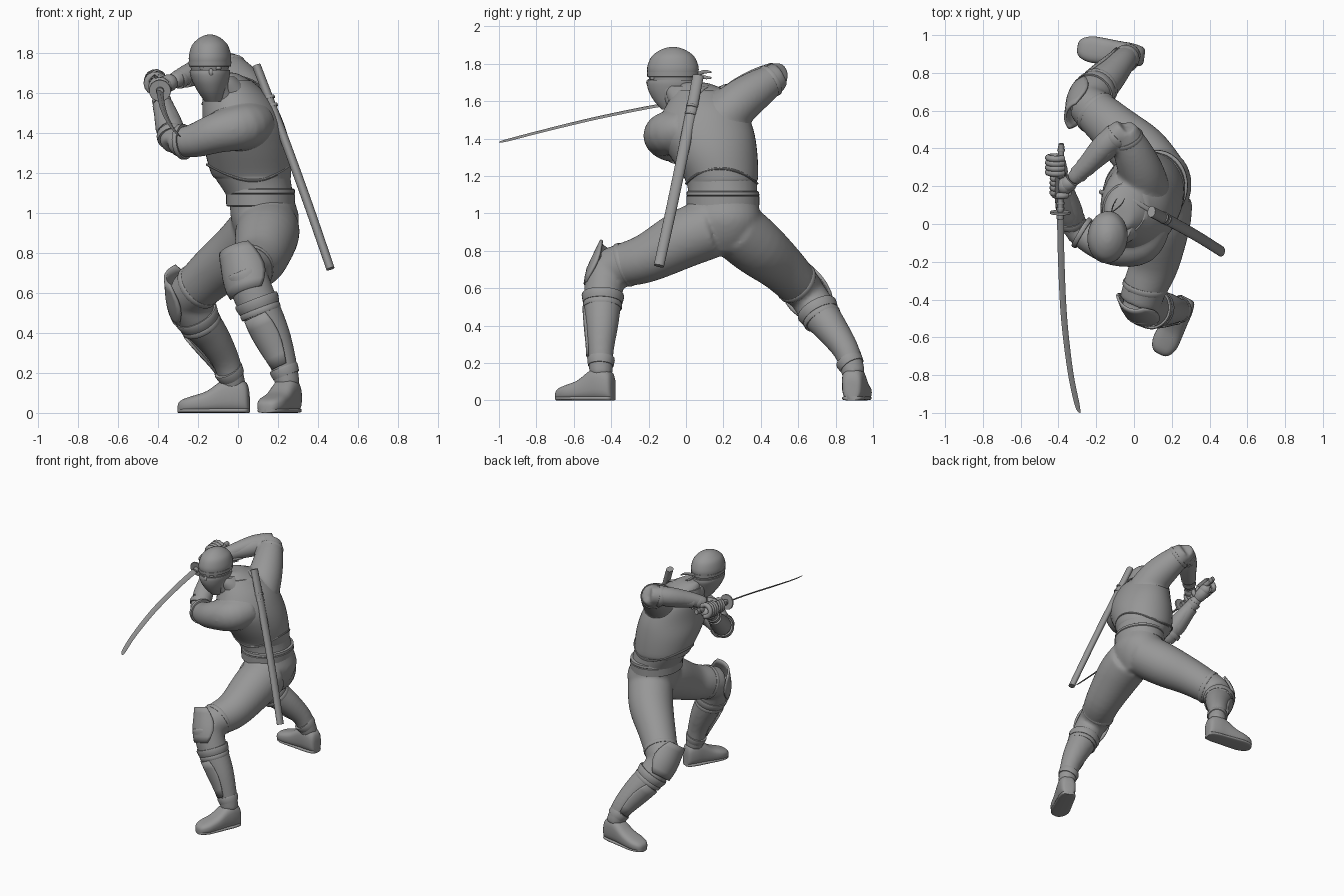
import bpy, bmesh, math
from mathutils import Vector as V

if "Cube" in bpy.data.objects:
    bpy.data.objects.remove(bpy.data.objects["Cube"])

GREY = bpy.data.materials.new("dark_grey")
GREY.diffuse_color = (.31, .31, .31, 1)
GREY.use_nodes = True
GREY.node_tree.nodes["Principled BSDF"].inputs["Base Color"].default_value = GREY.diffuse_color

def catmull(st, steps):
    out = []
    for i in range(len(st) - 1):
        p = [V(st[max(0, min(len(st) - 1, i + k))]) for k in (-1, 0, 1, 2)]
        for s in range(steps):
            t = s / steps
            out.append(0.5 * (2 * p[1] + (p[2] - p[0]) * t + (2 * p[0] - 5 * p[1] + 4 * p[2] - p[3]) * t * t
                              + (3 * p[1] - p[0] - 3 * p[2] + p[3]) * t ** 3))
    return out + [V(st[-1])]

def loft(bm, st, n=28, side=None, axis=None, steps=4, power=1.0):
    """Closed tube through stations (x, y, z, a, b); axis fixes the section direction."""
    st = [tuple(s) if len(s) == 5 else (*s, s[3]) for s in st]
    pts = catmull(st, steps)
    c = [V(p[:3]) for p in pts]
    if side is None:
        d = c[-1] - c[0]
        side = (c[len(c) // 2] - c[0]).cross(d)
        if side.length < 1e-4:
            side = d.orthogonal()
    side = V(side)
    rings = []
    for i, p in enumerate(pts):
        t = V(axis or c[min(i + 1, len(c) - 1)] - c[max(i - 1, 0)]).normalized()
        u = (side - t * side.dot(t)).normalized()
        w = t.cross(u)
        ring = []
        for k in range(n):
            a = 2 * math.pi * k / n
            ca, sa = [math.copysign(abs(q) ** power, q) for q in (math.cos(a), math.sin(a))]
            ring.append(bm.verts.new(c[i] + u * ca * max(p[3], .001) + w * sa * max(p[4], .001)))
        rings.append(ring)
    for r, q in zip(rings, rings[1:]):
        for k in range(n):
            bm.faces.new((r[k], r[(k + 1) % n], q[(k + 1) % n], q[k]))
    bm.faces.new(rings[0][::-1])
    bm.faces.new(rings[-1])

def finish(name, bm):
    bmesh.ops.recalc_face_normals(bm, faces=bm.faces[:])
    me = bpy.data.meshes.new(name)
    bm.to_mesh(me)
    bm.free()
    me.materials.append(GREY)
    ob = bpy.data.objects.new(name, me)
    bpy.context.collection.objects.link(ob)
    bpy.ops.object.select_all(action='DESELECT')
    ob.select_set(True)
    bpy.context.view_layer.objects.active = ob
    bpy.ops.object.shade_smooth_by_angle(angle=math.radians(42))
    return ob

def part(name, st, **kw):
    bm = bmesh.new()
    loft(bm, st, **kw)
    return finish(name, bm)

def band(name, p, d, r, h, r2=None):
    """Short cuff with rounded rims round point p along direction d."""
    p, d, r2 = V(p), V(d).normalized(), r2 or r
    rows = [(-.5, r * .9), (-.5, r * .97), (-.3, r), (.3, r2), (.5, r2 * .97), (.5, r2 * .9)]
    return part(name, [(*(p + d * h * t), q) for t, q in rows], steps=1, side=d.orthogonal(), axis=d)

def plate(name, p, q, out, radii, half):
    """Curved guard wrapped round the axis p-q, bulging toward out."""
    bm = bmesh.new()
    p, q, out = V(p), V(q), V(out)
    ax = (q - p).normalized()
    u = (out - ax * out.dot(ax)).normalized()
    w = ax.cross(u)
    m, rows = 14, []
    for i, r in enumerate(radii):
        t = i / (len(radii) - 1)
        h = half * (.55 + .45 * math.sin(math.pi * (.12 + .8 * t)))
        rows.append([bm.verts.new(p.lerp(q, t) + (u * math.cos(a) + w * math.sin(a)) * r)
                     for a in [h * (2 * k / m - 1) for k in range(m + 1)]])
    for a, b in zip(rows, rows[1:]):
        for k in range(m):
            bm.faces.new((a[k], a[k + 1], b[k + 1], b[k]))
    s = finish(name, bm).modifiers.new("thick", 'SOLIDIFY')
    s.thickness, s.offset = .014, 0

def ball(bm, c, r, n=16):
    for x in bmesh.ops.create_uvsphere(bm, u_segments=n, v_segments=n // 2 + 2, radius=1)['verts']:
        x.co = V(c) + V([x.co[i] * r[i] for i in range(3)])

# Body suit: torso, legs and arms fused into one smooth skin
SIDE, UP = (.15, 1, 0), (0, 0, 1)
torso = [(.13, .2, .79, .1, .09), (.135, .195, .87, .175, .14), (.135, .2, .97, .2, .17), (.115, .2, 1.07, .185, .165),
         (.065, .185, 1.2, .195, .195), (.045, .14, 1.33, .235, .208), (.025, .1, 1.45, .255, .195),
         (-.005, .1, 1.57, .205, .165), (-.05, .08, 1.66, .13, .11), (-.08, .04, 1.7, .07, .07)]
front_thigh = [(.15, .13, .92, .16), (.14, 0, .87, .158), (.11, -.2, .765, .132), (.06, -.33, .725, .118), (.03, -.42, .7, .11)]
front_shin = [(.03, -.43, .71, .105), (.1, -.445, .54, .102), (.17, -.45, .4, .088), (.22, -.455, .27, .07), (.25, -.455, .13, .062)]
back_thigh = [(.12, .26, .92, .16), (.03, .38, .82, .155), (-.1, .5, .72, .133), (-.2, .59, .63, .118), (-.26, .64, .58, .105)]
back_shin = [(-.27, .635, .59, .1), (-.2, .71, .47, .102), (-.13, .78, .38, .088), (-.06, .86, .26, .07), (-.02, .9, .13, .062)]
left_upper = [(.1, .0, 1.45, .1), (.03, -.1, 1.43, .115), (-.1, -.12, 1.4, .102), (-.22, -.08, 1.36, .085), (-.32, -.02, 1.35, .068)]
left_fore = [(-.32, -.03, 1.34, .064), (-.335, .06, 1.42, .067), (-.36, .16, 1.51, .052), (-.39, .25, 1.59, .038)]
right_upper = [(.06, .19, 1.5, .13), (.035, .28, 1.59, .12), (-.01, .39, 1.67, .102), (-.06, .5, 1.74, .073)]
right_fore = [(-.05, .505, 1.745, .062), (-.15, .42, 1.725, .068), (-.25, .31, 1.69, .054), (-.33, .23, 1.655, .04)]
bm = bmesh.new()
loft(bm, torso, side=SIDE, axis=UP)
for limb in (front_thigh, front_shin, back_thigh, back_shin, left_upper, left_fore, right_upper, right_fore):
    loft(bm, limb)
suit = finish("body_suit", bm)
m = suit.modifiers.new("fuse", 'REMESH')
m.mode, m.voxel_size, m.use_smooth_shade = 'VOXEL', .012, True
m = suit.modifiers.new("soften", 'SMOOTH')
m.factor, m.iterations = .5, 12

# Vest over the chest with an arched hem, and the waist belt
vest = [(.075, .187, 1.17, .19, .186)] + [(x, y, z, a + .006, b + .006) for x, y, z, a, b in torso[4:9]]
part("vest", vest, side=SIDE, axis=UP, n=40)
hem = []
for i in range(49):
    a = i * math.pi / 24
    z = 1.2 + .04 * math.cos(2 * a)
    k = (z - 1.2) * .25
    hem.append((.065 - k + (.199 + k) * math.cos(a), .186 - k * .5 + (.199 + k) * math.sin(a), z, .007))
part("vest_hem", hem, n=8, side=UP, steps=1)
part("belt", [(.113, .197, z, .186 + e, .162 + e) for z, e in
              ((1.03, 0), (1.035, .009), (1.09, .01), (1.094, .006), (1.098, .01), (1.115, .008), (1.12, 0))],
     side=SIDE, axis=UP, n=40, steps=1)

# Head with hood, face mask, band and tails
HS = (.08, 1, 0)
part("head", [(-.06, 0, 1.55, .09, .08), (-.1, -.03, 1.62, .095, .078), (-.138, -.072, 1.7, .12, .092),
              (-.14, -.07, 1.78, .128, .098), (-.14, -.07, 1.85, .09, .07)], side=HS, axis=UP)
part("face_mask", [(-.12, -.05, 1.555, .08, .045), (-.13, -.065, 1.6, .105, .068), (-.137, -.074, 1.65, .125, .088),
                   (-.14, -.073, 1.69, .136, .1), (-.14, -.072, 1.713, .134, .101)], side=HS, axis=UP)
part("hood", [(-.14, -.07, 1.735, .134, .103), (-.14, -.07, 1.78, .138, .106), (-.14, -.07, 1.835, .117, .091),
              (-.14, -.07, 1.868, .078, .06), (-.14, -.07, 1.886, .035, .027), (-.14, -.07, 1.89, .002, .002)],
     side=HS, axis=UP, steps=5)
part("headband", [(-.14, -.07, z, .134 + e, .102 + e) for z, e in ((1.73, 0), (1.732, .004), (1.755, .005), (1.757, 0))],
     side=HS, axis=UP, steps=1)
for i, (x, z) in enumerate(((-.05, 1.755), (-.09, 1.725))):
    part(f"headband_tail_{i}", [(-.12, .06, 1.745, .01, .003), (x - .02, .1, z + .003, .01, .003), (x, .135, z, .005, .002)],
         n=8, side=UP)
bm = bmesh.new()
for x in (-.175, -.1):
    ball(bm, (x, -.178, 1.722), (.018, .016, .01))
ball(bm, (-.135, -.195, 1.7), (.014, .018, .02))
finish("eyes_and_nose", bm)

# Collar wrapped round the neck
part("collar", [(-.05, .03, 1.6, .125, .12), (-.08, .0, 1.65, .11, .1), (-.1, -.015, 1.68, .09, .085)], side=HS, axis=UP)

# Knee guards, leg cuffs and shoes for both legs
LEGS = (("front", front_thigh, front_shin, (-.17, -.24, .1), (.28, -.39), (.135, -.69)),
        ("back", back_thigh, back_shin, (-.31, .0, .1), (.055, .885), (-.3, .935)))
for n, th, sh, out, heel, toe in LEGS:
    k, hip, ank = V(sh[0][:3]), V(th[0][:3]), V(sh[4][:3])
    axis = (ank - k).normalized()
    up = (hip - k).normalized()
    plate(n + "_knee_plate", k + axis * .13, k + (up - axis).normalized() * .13, out,
          [.112, .12, .123, .122, .118, .114, .11], 1.3)
    band(n + "_knee_strap", V(th[3][:3]), up, .122, .03)
    band(n + "_calf_cuff", V(sh[1][:3]) - axis * .005, axis, .114, .05, .108)
    band(n + "_calf_cuff_lower", V(sh[1][:3]) + axis * .035, axis, .105, .03)
    plate(n + "_shin_guard", V(sh[1][:3]) + axis * .05, V(sh[3][:3]) + axis * .03, out, [.1, .095, .089, .082, .075, .072], .9)
    band(n + "_ankle_cuff", V(sh[3][:3]).lerp(ank, .45), axis, .074, .045, .07)
    H, T = V((*heel, 0)), V((*toe, 0))
    prof = [(0, .03, .1), (.04, .05, .15), (.2, .062, .18), (.36, .064, .165), (.58, .068, .11),
            (.78, .07, .085), (.92, .056, .068), (.985, .034, .05), (1, .008, .03)]
    d = T - H
    sd = V((-d.y, d.x, 0))
    part(n + "_shoe", [(*(H + d * t)[:2], h / 2 + .001, w, h / 2) for t, w, h in prof], side=sd, axis=d, power=.72, steps=3)
    part(n + "_sole", [(*(H + d * t)[:2], .012, w * .98, .012) for t, w, h in prof], side=sd, axis=d, power=.6, steps=3)

# Elbow cuffs, bracers and sleeve cuffs
for n, up, fo in (("left", left_upper, left_fore), ("right", right_upper, right_fore)):
    e, w = V(fo[0][:3]), V(fo[-1][:3])
    d = w - e
    band(n + "_elbow_cuff", e.lerp(w, .17), d, .074, .035)
    band(n + "_bracer", e.lerp(w, .52), d, .068, .2, .054)
    band(n + "_wrist_cuff", e.lerp(w, .86), d, .048, .03)
    a, b = V(up[-2][:3]), V(up[-1][:3])
    band(n + "_sleeve_cuff", a.lerp(b, .55), b - a, .09, .025)

# Sword: handle, guard and curved blade
G, E = V((-.39, .06, 1.61)), V((-.385, .42, 1.67))
hd = (E - G).normalized()
part("sword_handle", [(*G, .016, .02), (*G.lerp(E, .5), .015, .019), (*G.lerp(E, .97), .016, .02), (*E, .013, .016)],
     n=16, side=(1, 0, 0))
for i, t in enumerate((.06, .14, .92)):
    band(f"handle_ring_{i}", G.lerp(E, t), hd, .021, .012)
band("sword_guard", G, hd, .055, .012)
band("blade_collar", G - hd * .018, hd, .02, .03)
part("sword_blade", [(-.39, .06, 1.61, .02, .005), (-.385, -.2, 1.567, .019, .005), (-.37, -.5, 1.505, .018, .005),
                     (-.337, -.78, 1.437, .016, .004), (-.3, -.96, 1.39, .014, .003), (-.285, -1, 1.38, .002, .001)],
     n=4, side=(1, 0, -.5), steps=5)

# Fists gripping the handle
for n, t, wrist, dx in (("right", .4, right_fore[-1], 0), ("left", .7, left_fore[-1], -.025)):
    bm = bmesh.new()
    c, w = G.lerp(E, t) + V((dx, 0, 0)), V(wrist[:3])
    inn = (w - c) - hd * (w - c).dot(hd)
    inn.normalize()
    oth = hd.cross(inn)
    ball(bm, c + inn * .022, (.045, .048, .042))
    loft(bm, [(*w, .038), (*w.lerp(c + inn * .03, .5), .044), (*(c + inn * .02), .04), (*(c + inn * .005), .025)], n=16)
    for i in range(4):
        o = c + hd * (i - 1.5) * .026
        loft(bm, [(*(o + (inn * math.cos(a) + oth * math.sin(a)) * .043), .0175)
                  for a in [.3 + j * .85 for j in range(6)]], n=10, side=hd, steps=2)
    th = c - hd * .05
    loft(bm, [(*(th + (inn * math.cos(a) - oth * math.sin(a)) * .036), .017) for a in (.2, 1, 1.8, 2.5)], n=10, side=hd, steps=2)
    finish(n + "_fist", bm)

# Scabbard on the back with its rings and strap
A, B = V((.092, .065, 1.735)), V((.462, -.145, .72))
sd = (B - A).normalized()
part("scabbard", [(*A, .03, .022), (*(A.lerp(B, .33) + V((.006, .004, 0))), .03, .022),
                  (*(A.lerp(B, .67) + V((.006, .004, 0))), .029, .022), (*B, .028, .021)], n=20, side=(0, 1, .2))
for i, t in enumerate((.16, .2)):
    band(f"scabbard_ring_{i}", A.lerp(B, t) + V((.003, .002, 0)), sd, .031, .014)
part("scabbard_strap", [(.14, .04, 1.58, .012, .005), (.09, .07, 1.65, .012, .005), (-.02, .13, 1.68, .012, .005),
                        (-.13, .16, 1.62, .012, .005), (-.18, .17, 1.54, .012, .005)], n=10, side=(0, 1, 0))
part("scabbard_cord", [(.15, .03, 1.56, .009), (.17, .05, 1.5, .008), (.18, .03, 1.42, .006)], n=8)
